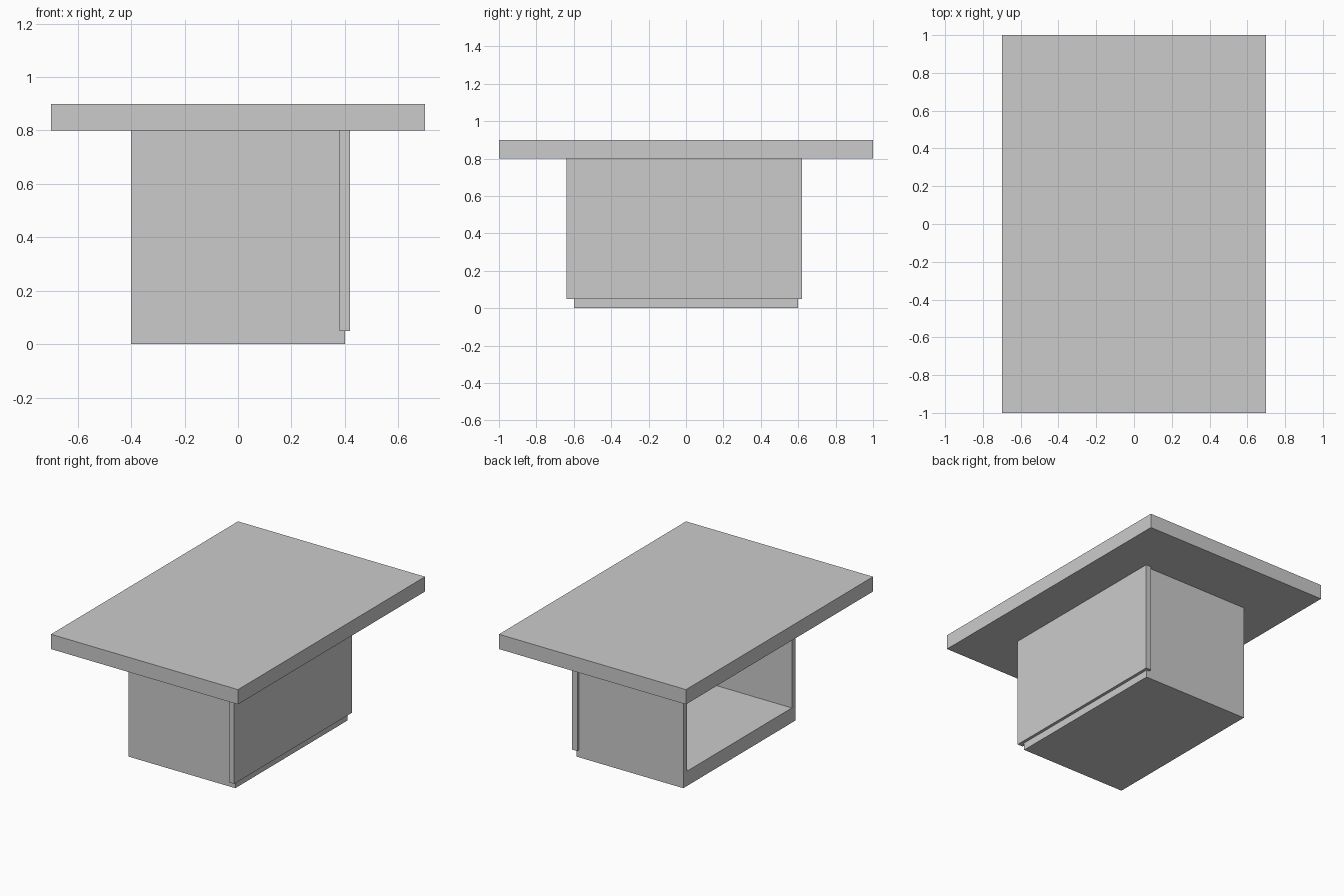
import bpy

if "Cube" in bpy.data.objects:
    bpy.data.objects.remove(bpy.data.objects["Cube"])


def box(name, x, y, z):
    """Axis-aligned box from (min, max) ranges."""
    lo, hi = zip(x, y, z)
    bpy.ops.mesh.primitive_cube_add(
        size=1, location=[(a + b) / 2 for a, b in zip(lo, hi)])
    ob = bpy.context.object
    ob.name = name
    ob.scale = [b - a for a, b in zip(lo, hi)]
    bpy.ops.object.transform_apply(location=False, rotation=False, scale=True)
    return ob


WALL = 0.04

# Overhanging table top
box("table_top", (-0.7, 0.7), (-1, 1), (0.8, 0.9))

# Cabinet: floor slab between two end walls, open on the left side
box("cabinet_floor", (-0.4, 0.4), (-0.6 + WALL, 0.6 - WALL), (0, 0.1))
box("front_wall", (-0.4, 0.4), (-0.6, -0.6 + WALL), (0, 0.8))
box("back_wall", (-0.4, 0.4), (0.6 - WALL, 0.6), (0, 0.8))

# Side panel closing the right side, slightly proud of the cabinet
box("side_panel", (0.38, 0.42), (-0.64, 0.62), (0.05, 0.8))
